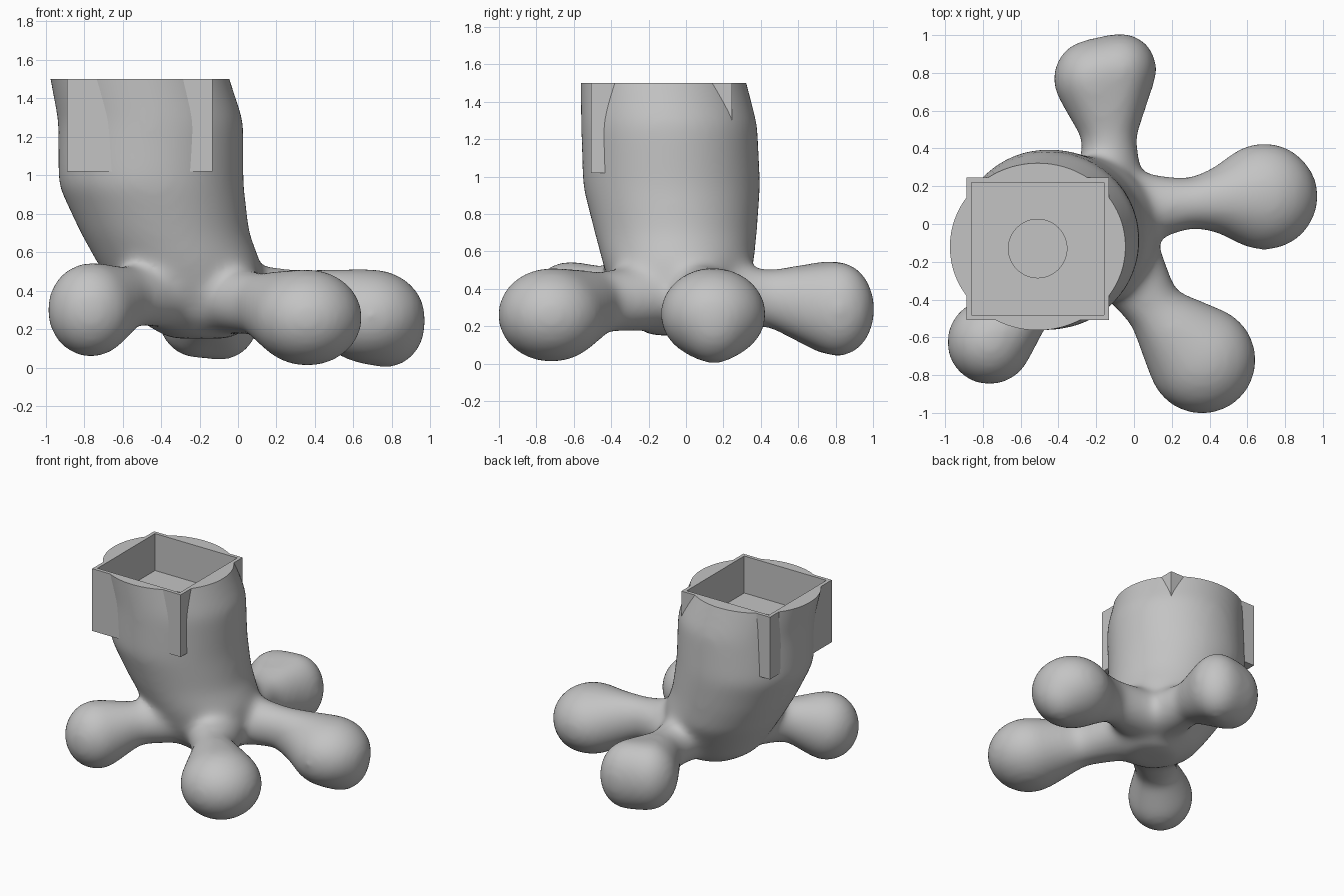
import bpy, bmesh, math
from mathutils import Matrix, Vector

old = bpy.data.objects.get("Cube")
if old:
    bpy.data.objects.remove(old, do_unlink=True)

grey = bpy.data.materials.new("plain_grey")
grey.use_nodes = True
GREY = (0.55, 0.55, 0.55, 1)
grey.diffuse_color = GREY
grey.node_tree.nodes["Principled BSDF"].inputs["Base Color"].default_value = GREY


def make_object(name, bm):
    bmesh.ops.recalc_face_normals(bm, faces=bm.faces)
    mesh = bpy.data.meshes.new(name)
    bm.to_mesh(mesh)
    bm.free()
    mesh.materials.append(grey)
    obj = bpy.data.objects.new(name, mesh)
    bpy.context.collection.objects.link(obj)
    return obj


def select(obj):
    bpy.ops.object.select_all(action='DESELECT')
    bpy.context.view_layer.objects.active = obj
    obj.select_set(True)


def block(lo, hi):
    bm = bmesh.new()
    lo, hi = Vector(lo), Vector(hi)
    mat = Matrix.Translation((lo + hi) / 2) @ Matrix.Diagonal((*(hi - lo), 1))
    bmesh.ops.create_cube(bm, size=1, matrix=mat)
    return bm


def apply_modifier(obj, kind, **settings):
    mod = obj.modifiers.new(kind, kind)
    for key, value in settings.items():
        setattr(mod, key, value)
    select(obj)
    bpy.ops.object.modifier_apply(modifier=mod.name)


def cut(obj, bm):
    cutter = make_object("cutter", bm)
    cutter.hide_render = True
    apply_modifier(obj, 'BOOLEAN', operation='DIFFERENCE', solver='EXACT', object=cutter)
    bpy.data.objects.remove(cutter, do_unlink=True)


def add_loft(bm, rings, sides=64):
    """Elliptical rings (z, cx, cy, rx, ry) joined into a closed solid."""
    loops = []
    for z, cx, cy, rx, ry in rings:
        angles = [math.tau * i / sides for i in range(sides)]
        loops.append([bm.verts.new((cx + rx * math.cos(a), cy + ry * math.sin(a), z))
                      for a in angles])
    for low, high in zip(loops, loops[1:]):
        for i in range(sides):
            j = (i + 1) % sides
            bm.faces.new((low[i], low[j], high[j], high[i]))
    bm.faces.new(loops[0][::-1])
    bm.faces.new(loops[-1])


def add_limb(bm, balls):
    """Hull each consecutive pair of balls (x, y, z, flat radius, height radius)."""
    for pair in zip(balls, balls[1:]):
        part = bmesh.new()
        for x, y, z, r, h in pair:
            scale = Matrix.Diagonal((r + SWELL, r + SWELL, h + SWELL, 1))
            bmesh.ops.create_icosphere(part, subdivisions=4, radius=1,
                                       matrix=Matrix.Translation((x, y, z)) @ scale)
        hull = bmesh.ops.convex_hull(part, input=part.verts)
        # Keep only the outer hull
        inner = [v for v in hull["geom_interior"] if isinstance(v, bmesh.types.BMVert)]
        bmesh.ops.delete(part, geom=inner, context='VERTS')
        keep = {f for f in hull["geom"] if f.is_valid and isinstance(f, bmesh.types.BMFace)}
        bmesh.ops.delete(part, geom=[f for f in part.faces if f not in keep], context='FACES')
        bmesh.ops.recalc_face_normals(part, faces=part.faces)
        piece = bpy.data.meshes.new("piece")
        part.to_mesh(piece)
        part.free()
        bm.from_mesh(piece)
        bpy.data.meshes.remove(piece)


SWELL = 0.015  # makes up for shrinkage during smoothing
TOP = 1.5

# Leaning trunk, flaring into the hub
body = bmesh.new()
add_loft(body, [
    (0.15, -0.19, -0.05, 0.17, 0.16),
    (0.25, -0.22, -0.05, 0.31, 0.27),
    (0.40, -0.26, -0.05, 0.38, 0.35),
    (0.53, -0.30, -0.04, 0.425, 0.405),
    (0.70, -0.38, -0.055, 0.44, 0.435),
    (0.95, -0.453, -0.077, 0.483, 0.476),
    (1.28, -0.453, -0.09, 0.483, 0.472),
    (TOP, -0.51, -0.12, 0.468, 0.445),
    (1.75, -0.575, -0.155, 0.45, 0.415),
])

# Four bulbous legs
back_neck = (-0.13, 0.47, 0.35, 0.125, 0.14)
legs = [
    [(-0.35, -0.20, 0.37, 0.17, 0.15), (-0.57, -0.44, 0.37, 0.13, 0.14),
     (-0.765, -0.625, 0.30, 0.215, 0.235)],
    [(-0.05, -0.20, 0.35, 0.19, 0.16), (0.11, -0.46, 0.33, 0.13, 0.15),
     (0.36, -0.72, 0.26, 0.275, 0.24)],
    [(0.0, 0.08, 0.36, 0.18, 0.16), (0.30, 0.11, 0.36, 0.115, 0.14),
     (0.50, 0.13, 0.31, 0.17, 0.19), (0.69, 0.145, 0.265, 0.272, 0.235),
     (0.775, 0.15, 0.235, 0.19, 0.225)],
    [(-0.13, 0.15, 0.36, 0.17, 0.15), back_neck, (-0.22, 0.77, 0.30, 0.195, 0.24),
     (-0.07, 0.82, 0.29, 0.178, 0.24), back_neck],
]
for leg in legs:
    add_limb(body, leg)

stump = make_object("trunk_with_legs", body)
apply_modifier(stump, 'REMESH', mode='VOXEL', voxel_size=0.02, use_smooth_shade=True)
apply_modifier(stump, 'SMOOTH', factor=0.5, iterations=55)

# Level top and square pocket
x0, x1, y0, y1, bottom = -0.888, -0.133, -0.508, 0.246, 1.02
cut(stump, block((-2, -2, TOP), (2, 2, 3)))
cut(stump, block((x0, y0, bottom + 0.1), (x1, y1, 2)))

# Square open box set into the trunk
wall, floor_z = 0.027, 1.215
holder = make_object("square_box", block((x0, y0, bottom), (x1, y1, TOP)))
cut(holder, block((x0 + wall, y0 + wall, floor_z), (x1 - wall, y1 - wall, 2)))

# Round recess in the box floor
recess = bmesh.new()
bmesh.ops.create_cone(recess, cap_ends=True, segments=48, radius1=0.155, radius2=0.155,
                      depth=0.3, matrix=Matrix.Translation((-0.51, -0.13, floor_z + 0.04)))
cut(holder, recess)

for obj in (stump, holder):
    select(obj)
    bpy.ops.object.shade_smooth_by_angle(angle=math.radians(35))
